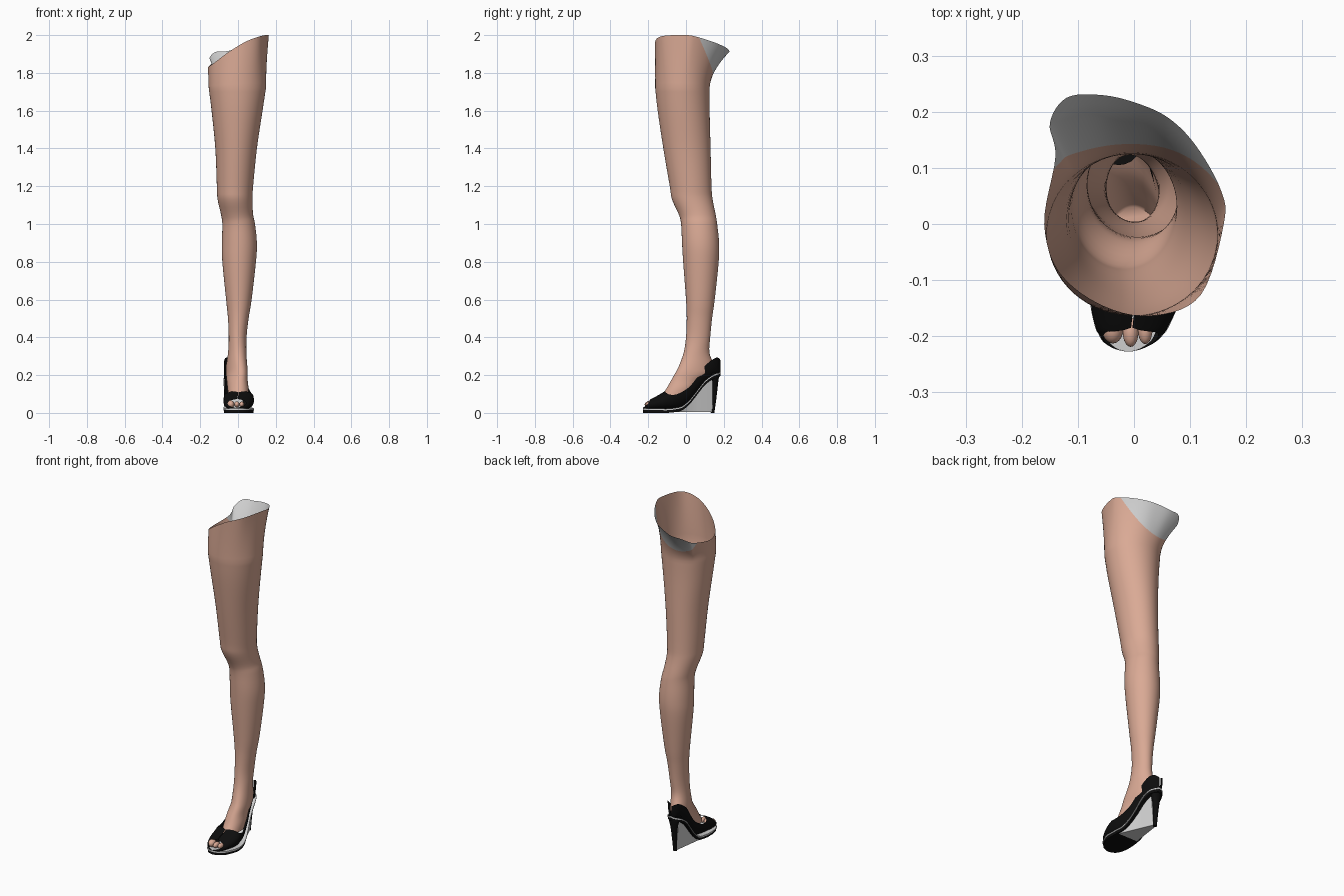
import bpy, bmesh, math
from mathutils import Vector

if "Cube" in bpy.data.objects:
    bpy.data.objects.remove(bpy.data.objects["Cube"])


def material(name, rgb):
    m = bpy.data.materials.new(name)
    m.diffuse_color = (*rgb, 1)
    m.use_nodes = True
    m.node_tree.nodes["Principled BSDF"].inputs["Base Color"].default_value = m.diffuse_color
    return m


SKIN = material("skin", (0.70, 0.40, 0.30))
GREY = material("light grey", (0.62, 0.62, 0.62))
BLACK = material("black", (0.004, 0.004, 0.004))


def spline(pts, steps, closed=False):
    """Catmull-Rom through tuples of any length."""
    n, out = len(pts), []
    for i in range(n if closed else n - 1):
        q = [pts[(i + k) % n] if closed else pts[min(max(i + k, 0), n - 1)] for k in (-1, 0, 1, 2)]
        for s in range(steps):
            t = s / steps
            out.append(tuple(0.5 * (2 * b + (c - a) * t + (2 * a - 5 * b + 4 * c - d) * t * t
                                    + (3 * b - a - 3 * c + d) * t ** 3) for a, b, c, d in zip(*q)))
    if not closed:
        out.append(tuple(pts[-1]))
    return out


def loft(name, rings, mats, closed=True, caps=(False, False), cut=None, angle=40):
    """Skin a list of equal-length point rings; cut = (point, normal) recolours beyond a plane."""
    bm = bmesh.new()
    vs = [[bm.verts.new(p) for p in r] for r in rings]
    n = len(rings[0])
    for a, b in zip(vs, vs[1:]):
        for i in range(n if closed else n - 1):
            j = (i + 1) % n
            bm.faces.new((a[i], a[j], b[j], b[i]))
    for use, r in zip(caps, (vs[0], vs[-1])):
        if use:
            bm.faces.new(r)
    bmesh.ops.recalc_face_normals(bm, faces=bm.faces[:])
    if cut:
        co, no = Vector(cut[0]), Vector(cut[1])
        bmesh.ops.bisect_plane(bm, geom=bm.verts[:] + bm.edges[:] + bm.faces[:],
                               plane_co=co, plane_no=no, dist=1e-5)
        for f in bm.faces:
            f.material_index = int((f.calc_center_median() - co).dot(no) > 0)
    me = bpy.data.meshes.new(name)
    bm.to_mesh(me)
    bm.free()
    ob = bpy.data.objects.new(name, me)
    bpy.context.collection.objects.link(ob)
    for m in mats:
        me.materials.append(m)
    bpy.ops.object.select_all(action='DESELECT')
    ob.select_set(True)
    bpy.context.view_layer.objects.active = ob
    bpy.ops.object.shade_smooth_by_angle(angle=math.radians(angle))
    return ob


# Leg: slanted open rim, then elliptical sections down to the foot
rim = spline([(.16, 0, 2.0), (.155, .06, 1.99), (.11, .14, 1.965), (.06, .19, 1.945), (0, .217, 1.93),
              (-.06, .23, 1.915), (-.12, .225, 1.91), (-.15, .18, 1.88), (-.14, .12, 1.85),
              (-.16, 0, 1.83), (-.13, -.09, 1.85), (-.05, -.148, 1.91), (.04, -.163, 1.965),
              (.12, -.125, 1.995)], 6, closed=True)
angles = [math.atan2(p[1], p[0]) for p in rim]
# z, x min, x max, y min, y max, sideways skew
sections = spline([
    (1.72, -.155, .148, -.163, .125, 0), (1.6, -.14, .13, -.15, .125, 0),
    (1.4, -.12, .10, -.12, .13, 0), (1.2, -.112, .08, -.086, .135, 0),
    (1.13, -.108, .076, -.074, .141, 0), (1.05, -.09, .08, -.038, .157, 0),
    (1.0, -.083, .09, -.026, .165, 0), (.9, -.085, .10, -.021, .175, 0),
    (.8, -.083, .095, -.015, .173, 0), (.6, -.063, .072, 0, .152, 0),
    (.5, -.053, .056, .004, .138, 0), (.4, -.049, .045, 0, .128, 0),
    (.32, -.052, .044, -.012, .124, -.1), (.25, -.06, .046, -.037, .148, -.2),
    (.21, -.06, .048, -.057, .145, -.2), (.17, -.058, .05, -.08, .095, -.15),
    (.13, -.055, .055, -.103, .06, -.1), (.09, -.05, .055, -.13, .03, -.05)], 4)


def ring(s):
    z, x0, x1, y0, y1, k = s
    out = []
    for a in angles:
        dy = (y1 - y0) / 2 * math.sin(a)
        out.append(((x0 + x1) / 2 + (x1 - x0) / 2 * math.cos(a) + k * dy, (y0 + y1) / 2 + dy, z))
    return out


top = ring(sections[0])
rings = []
for s in range(10):
    t = 1 - s / 10
    rings.append([(a[0] + (b[0] - a[0]) * t ** 1.6, a[1] + (b[1] - a[1]) * t ** 1.6,
                   a[2] + (b[2] - a[2]) * t) for a, b in zip(top, rim)])
rings += [ring(s) for s in sections]
loft("leg", rings, [SKIN, GREY], caps=(False, True), cut=((0, .14, 1.80), (-.3, 2, 1)), angle=60)

# Toes showing through the open shoe tip
for i, (x, y, r) in enumerate([(-.038, -.187, .019), (-.006, -.193, .014), (.02, -.188, .013)]):
    bpy.ops.mesh.primitive_uv_sphere_add(segments=20, ring_count=12, radius=1, location=(x, y, .045))
    toe = bpy.context.object
    toe.name = "toe_%d" % (i + 1)
    toe.scale = (r, .026, r + .002)
    toe.data.materials.append(SKIN)
    bpy.ops.object.shade_smooth_by_angle(angle=math.radians(60))

# Shoe stations: y, centre x, half width, bottom z, widest z, top z, wrap angle
shoe = spline([
    (-.227, -.010, .006, .018, .026, .032, 95), (-.222, -.010, .025, .018, .030, .040, 100),
    (-.210, -.008, .046, .018, .034, .055, 110), (-.195, -.005, .058, .018, .040, .068, 128),
    (-.185, -.004, .064, .018, .045, .074, 180), (-.150, .000, .076, .018, .055, .092, 180),
    (-.120, .004, .080, .018, .065, .110, 180), (-.100, .004, .080, .018, .072, .125, 125),
    (-.060, .002, .077, .022, .090, .140, 97), (-.020, -.004, .070, .032, .110, .160, 92),
    (.020, -.010, .062, .065, .140, .200, 90), (.060, -.017, .056, .115, .190, .250, 90),
    (.100, -.022, .053, .165, .248, .280, 90), (.140, -.026, .046, .195, .282, .300, 90),
    (.165, -.028, .032, .205, .293, .300, 90), (.178, -.028, .014, .210, .285, .300, 90),
    (.182, -.028, .003, .215, .280, .300, 90)], 4)


def upper_section(s):
    y, cx, w, zb, zm, zt, cover = s
    out = []
    for i in range(33):
        a = math.radians(min(cover, 179.5)) * (i / 16 - 1)
        c, sn = math.cos(a), math.sin(a)
        z = zm - (zm - zb) * c if c > 0 else zm - (zt - zm) * c
        out.append((cx + math.copysign(abs(sn) ** (.55 if c > 0 else .85), sn) * w, y, z))
    return out


loft("shoe_upper", [upper_section(s) for s in shoe], [BLACK], closed=False, angle=60)


# Light welt and black outsole follow the shoe bottom
def plate(name, top_off, thick, grow, mat):
    rows = []
    for y, cx, w, zb, *_ in shoe:
        z1 = zb + top_off
        rows.append([(cx - w - grow, y, z1), (cx + w + grow, y, z1),
                     (cx + w + grow, y, z1 - thick), (cx - w - grow, y, z1 - thick)])
    loft(name, rows, [mat], caps=(True, True))


plate("welt", .004, .008, .001, GREY)
plate("outsole", -.004, .014, -.003, BLACK)

# Slim heel: z, front y, back y, half width
heel = spline([(.212, .105, .177, .038), (.18, .125, .173, .030), (.14, .131, .168, .020),
               (.07, .133, .160, .013), (0, .131, .150, .011)], 4)
loft("heel", [[(-.027 + rx * math.cos(k * math.tau / 20),
                (y0 + y1) / 2 + (y1 - y0) / 2 * math.sin(k * math.tau / 20), z) for k in range(20)]
              for z, y0, y1, rx in heel], [BLACK], caps=(True, True))

# Pale wedge filling the arch, narrowing from the ball to the heel
wedge = []
for y, cx, w, zb, *_ in shoe:
    if -.06 < y < .145:
        t = (y + .06) / .2
        low = .066 + (.009 - .066) * t
        high = w * (.95 - .45 * t)
        bx = .002 - .029 * t
        wedge.append([(cx - high, y, zb - .012), (cx + high, y, zb - .012),
                      (bx + low, y, .004), (bx - low, y, .004)])
loft("arch_wedge", wedge, [GREY], caps=(True, True))
